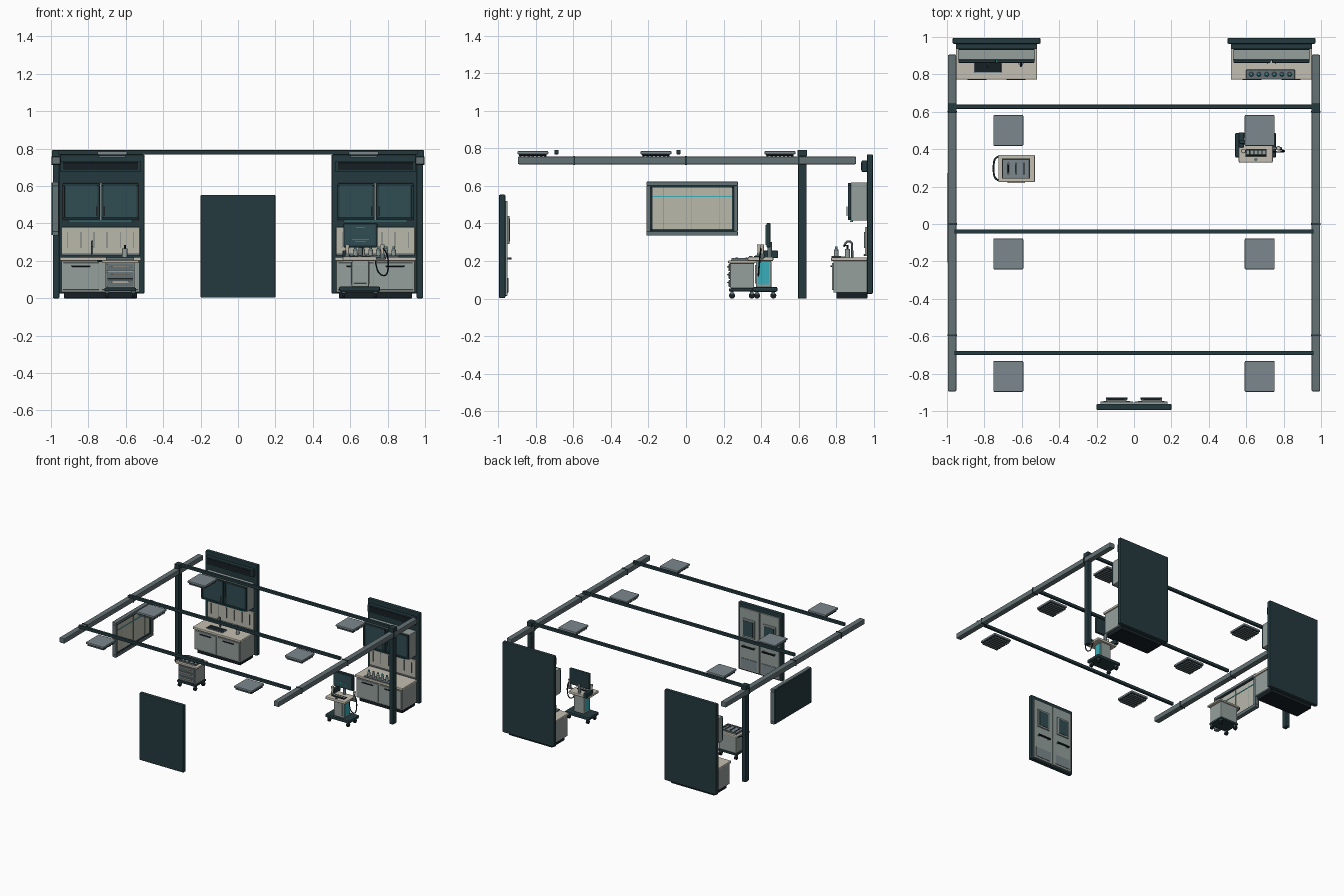
import bpy, bmesh, math
from mathutils import Vector

if "Cube" in bpy.data.objects:
    bpy.data.objects.remove(bpy.data.objects["Cube"])

COL = {
    "dark": (0.018, 0.042, 0.05), "black": (0.008, 0.014, 0.018), "slate": (0.13, 0.17, 0.18),
    "sage": (0.30, 0.35, 0.33), "cream": (0.55, 0.52, 0.44), "glass": (0.03, 0.075, 0.085),
    "teal": (0.04, 0.42, 0.48), "pane": (0.48, 0.48, 0.41), "metal": (0.20, 0.25, 0.27),
}
MATS = {}
for k, c in COL.items():
    MATS[k] = bpy.data.materials.new(k)
    MATS[k].diffuse_color = (*c, 1)


def add(name, data, mat):
    ob = bpy.data.objects.new(name, data)
    data.materials.append(MATS[mat])
    bpy.context.collection.objects.link(ob)
    return ob


def box(name, xr, yr, zr, mat, bevel=0.003):
    lo, hi = [Vector(v) for v in zip(*(sorted(r) for r in (xr, yr, zr)))]
    bm = bmesh.new()
    bmesh.ops.create_cube(bm, size=1)
    for v in bm.verts:
        v.co = Vector([(lo[i] + hi[i]) / 2 + v.co[i] * (hi[i] - lo[i]) for i in range(3)])
    me = bpy.data.meshes.new(name)
    bm.to_mesh(me)
    bm.free()
    ob = add(name, me, mat)
    b = min(bevel, min(hi - lo) * 0.3)
    if b > 0.0008:
        m = ob.modifiers.new("bevel", "BEVEL")
        m.width, m.segments = b, 2
    return ob


def rod(name, p, q, r, mat, r2=None, n=16):
    p, q = Vector(p), Vector(q)
    bm = bmesh.new()
    bmesh.ops.create_cone(bm, cap_ends=True, segments=n, radius1=r, radius2=r if r2 is None else r2,
                          depth=(q - p).length)
    me = bpy.data.meshes.new(name)
    bm.to_mesh(me)
    bm.free()
    me.shade_smooth()
    me.set_sharp_from_angle(angle=math.radians(35))
    ob = add(name, me, mat)
    ob.location = (p + q) / 2
    ob.rotation_euler = (q - p).to_track_quat("Z", "Y").to_euler()
    return ob


def tube(name, pts, r, mat):
    cu = bpy.data.curves.new(name, "CURVE")
    cu.dimensions, cu.bevel_depth, cu.bevel_resolution, cu.use_fill_caps = "3D", r, 2, True
    sp = cu.splines.new("NURBS")
    sp.points.add(len(pts) - 1)
    for s, p in zip(sp.points, pts):
        s.co = (*p, 1)
    sp.use_endpoint_u, sp.order_u, sp.resolution_u = True, 3, 6
    return add(name, cu, mat)


def frame(name, axis_box, w, mat, axis):
    """Four bars around a rectangle; axis = the thin direction (x or y)."""
    xr, yr, zr = axis_box
    box(name + "_bottom", xr, yr, (zr[0], zr[0] + w), mat)
    box(name + "_top", xr, yr, (zr[1] - w, zr[1]), mat)
    zi = (zr[0] + w, zr[1] - w)
    for i, s in ((0, 1), (1, -1)):
        if axis == "y":
            box(name + "_side", (xr[i], xr[i] + s * w), yr, zi, mat)
        else:
            box(name + "_side", xr, (yr[i], yr[i] + s * w), zi, mat)


def casters(name, xs, ys):
    for x in xs:
        for y in ys:
            rod(name + "_wheel", (x - .008, y, .016), (x + .008, y, .016), .016, "black")
            box(name + "_fork", (x - .011, x + .011), (y - .009, y + .009), (.022, .04), "slate")


# cabinet stations against the back wall
for side, c in (("prep", -.735), ("supply", .735)):
    box(side + "_back_panel", (c - .235, c + .235), (.963, .995), (.025, .768), "dark", .006)
    box(side + "_header", (c - .215, c + .215), (.935, .965), (.675, .735), "dark")
    box(side + "_header_plate", (c - .2, c + .2), (.931, .937), (.685, .725), "black")
    box(side + "_toe_kick", (c - .195, c + .195), (.80, .965), (0, .04), "black")
    box(side + "_base_cabinet", (c - .21, c + .21), (.785, .965), (.032, .2), "sage")
    box(side + "_countertop", (c - .217, c + .217), (.772, .965), (.2, .22), "cream", .005)
    box(side + "_backsplash", (c - .21, c + .21), (.953, .965), (.235, .38), "pane")
    for i in range(6):
        x = c - .175 + i * .07
        box(side + "_backsplash_slat", (x - .002, x + .002), (.948, .954), (.27, .355), "slate", 0)
    # wall cupboard with two glazed doors
    box(side + "_wall_cupboard", (c - .207, c + .207), (.878, .965), (.415, .618), "sage")
    box(side + "_under_light", (c - .17, c + .17), (.872, .89), (.407, .416), "teal")
    for s in (-1, 1):
        xr = sorted((c + s * .004, c + s * .204))
        box(side + "_cupboard_glass", (xr[0] + .01, xr[1] - .01), (.868, .879), (.428, .605), "glass")
        frame(side + "_cupboard_door", (xr, (.862, .879), (.418, .615)), .013, "dark", "y")
        rod(side + "_cupboard_pull", (c + s * .022, .857, .44), (c + s * .022, .857, .49), .003, "metal")
        # base doors
        box(side + "_base_door", (xr[0] + .003, xr[1] - .003), (.777, .786), (.045, .19), "sage")
        box(side + "_base_pull", (xr[0] + .05, xr[1] - .05), (.769, .778), (.168, .176), "black")
    # splash shelf
    box(side + "_rail", (c - .21, c + .21), (.945, .963), (.228, .236), "metal")

# sink, faucet and soap bottle
box("sink_basin", (-.85, -.71), (.81, .865), (.215, .2225), "black", 0)
frame_z = (.219, .225)
box("sink_rim_front", (-.855, -.705), (.806, .812), frame_z, "metal")
box("sink_rim_back", (-.855, -.705), (.862, .868), frame_z, "metal")
for x in (-.855, -.71):
    box("sink_rim_side", (x, x + .005), (.806, .868), frame_z, "metal")
tube("faucet", [(-.78, .885, .22), (-.78, .885, .28), (-.78, .88, .305), (-.78, .85, .305), (-.78, .84, .275)],
     .0055, "slate")
rod("soap_bottle", (-.605, .86, .22), (-.605, .86, .265), .014, "sage")
rod("soap_pump", (-.605, .86, .265), (-.605, .86, .283), .005, "black")
box("soap_nozzle", (-.61, -.6), (.84, .864), (.28, .286), "black")

# supply bottle rack
box("bottle_tray", (.6, .86), (.775, .825), (.22, .228), "slate")
for i in range(6):
    x = .627 + i * .041
    rod("supply_bottle", (x, .8, .228), (x, .8, .258), .012, "sage")
    rod("bottle_neck", (x, .8, .258), (x, .8, .266), .012, "sage", .006)
    rod("bottle_cap", (x, .8, .266), (x, .8, .276), .007, "teal")

# overhead structure
for s in (-1, 1):
    box("side_rail", (s * .95, s * .995), (-.895, .905), (.715, .756), "slate", .005)
    for y in (-.595, 0, .6):
        box("rail_band", (s * .947, s * .998), (y - .005, y + .005), (.712, .759), "dark", .001)
    box("column", (s * .955, s * .99), (.596, .642), (0, .785), "dark", .005)
    box("column_cap", (s * .948, s * .995), (.593, .645), (.757, .792), "dark", .004)
    # ceiling light panels
    for y in (.5, -.16, -.815):
        x = s * .672
        box("light_housing", (x - .08, x + .08), (y - .082, y + .082), (.768, .785), "metal", .004)
        box("light_recess", (x - .073, x + .073), (y - .073, y + .073), (.76, .769), "black", .001)
        for i in range(7):
            d = y - .066 + i * .022
            box("light_louvre", (x - .072, x + .072), (d - .006, d + .006), (.752, .761), "slate", .001)
for y in (.627, -.04, -.69):
    box("cross_bar", (-.96, .96), (y - .011, y + .011), (.768, .792), "dark")

# double door, leaves facing the room
box("door_panel", (-.2, .2), (-.995, -.962), (.003, .553), "dark", .005)
for s in (-1, 1):
    box("door_leaf", (s * .003, s * .18), (-.965, -.95), (.015, .52), "sage")
    box("door_window_frame", (s * .04, s * .15), (-.952, -.94), (.29, .44), "sage")
    box("door_window", (s * .052, s * .138), (-.945, -.937), (.303, .427), "glass", .001)
    box("door_push_bar", (s * .035, s * .15), (-.94, -.928), (.208, .22), "black")
    for x in (.045, .14):
        box("push_bar_mount", (s * (x - .006), s * (x + .006)), (-.951, -.938), (.209, .219), "slate")
    box("door_kick_plate", (s * .02, s * .163), (-.952, -.946), (.03, .11), "metal")

# observation window on the left side
box("window_back", (-.998, -.985), (-.205, .272), (.337, .62), "dark")
frame("window_frame", ((-.99, -.96), (-.21, .276), (.335, .622)), .022, "slate", "x")
frame("window_seal", ((-.988, -.966), (-.188, .254), (.357, .6)), .01, "dark", "x")
box("window_pane", (-.986, -.973), (-.18, .246), (.365, .593), "pane", 0)
for y in (-.12, .03, .18):
    box("window_mullion", (-.974, -.97), (y - .002, y + .002), (.367, .59), "sage", 0)
box("window_stripe", (-.974, -.969), (-.178, .244), (.542, .547), "teal", 0)

# instrument cart
casters("cart", (-.7, -.56), (.245, .35))
box("cart_base", (-.715, -.545), (.228, .367), (.038, .055), "dark", .005)
box("cart_body", (-.708, -.55), (.235, .362), (.055, .19), "sage", .004)
box("cart_top", (-.725, -.53), (.224, .37), (.188, .204), "cream", .006)
box("cart_tray", (-.7, -.56), (.248, .345), (.203, .209), "metal", .002)
for y in (.243, .346):
    box("tray_rim", (-.705, -.555), (y, y + .005), (.203, .217), "slate", .001)
for x in (-.705, -.56):
    box("tray_rim", (x, x + .005), (.243, .351), (.203, .217), "slate", .001)
for i in range(3):
    z = .062 + i * .042
    box("cart_drawer", (-.7, -.558), (.227, .237), (z, z + .037), "slate")
    box("drawer_pull", (-.675, -.583), (.218, .229), (z + .02, z + .027), "cream")
    x = -.672 + i * .042
    rod("instrument", (x, .27, .212), (x, .322, .212), .003, "black")
    for y in (.27, .322):
        rod("instrument_knob", (x, y, .208), (x, y, .218), .006, "slate")
tube("cart_handle", [(-.715, .362, .197), (-.745, .36, .2), (-.753, .297, .2), (-.745, .235, .2), (-.715, .232, .197)],
     .005, "dark")

# imaging machine on wheels
casters("machine", (.565, .735), (.378, .465))
box("machine_base", (.54, .76), (.355, .487), (.036, .062), "dark", .008)
box("machine_body", (.608, .7), (.372, .455), (.06, .2), "sage", .006)
for x in (.605, .698):
    box("machine_side_panel", (x, x + .005), (.382, .442), (.075, .195), "teal", .001)
box("machine_front_panel", (.62, .688), (.368, .374), (.08, .18), "sage")
box("console", (.56, .742), (.328, .465), (.2, .222), "cream", .007)
box("keyboard_bed", (.595, .708), (.362, .402), (.221, .227), "black", .001)
for i in range(5):
    x = .608 + i * .022
    box("console_key", (x - .008, x + .008), (.37, .394), (.226, .231), "sage", .001)
rod("trackball", (.651, .345, .22), (.651, .345, .228), .009, "slate")
rod("monitor_post", (.655, .445, .22), (.655, .445, .30), .012, "slate")
box("monitor", (.563, .745), (.428, .45), (.272, .402), "dark", .006)
box("monitor_screen", (.573, .735), (.424, .43), (.284, .392), "glass", .001)
for z, w in ((.3, .06), (.315, .09), (.375, .05)):
    box("screen_trace", (.655 - w / 2, .655 + w / 2), (.422, .425), (z, z + .003), "teal", 0)
# probe holders, probes and cable
box("probe_arm", (.74, .79), (.398, .412), (.208, .22), "slate")
for x, y in ((.772, .405), (.585, .39)):
    rod("probe_cup", (x, y, .215), (x, y, .24), .012, "slate")
    rod("probe", (x, y, .235), (x, y, .287), .008, "cream", .011)
box("side_holder", (.56, .588), (.41, .49), (.215, .255), "dark")
tube("probe_cable", [(.772, .4, .27), (.795, .395, .25), (.807, .39, .18), (.795, .385, .115), (.75, .385, .13),
                     (.735, .39, .19), (.735, .395, .205)], .004, "black")

for m in bpy.data.materials:
    if m.users and not m.is_grease_pencil:
        m.use_nodes = True
        m.node_tree.nodes["Principled BSDF"].inputs["Base Color"].default_value = m.diffuse_color
